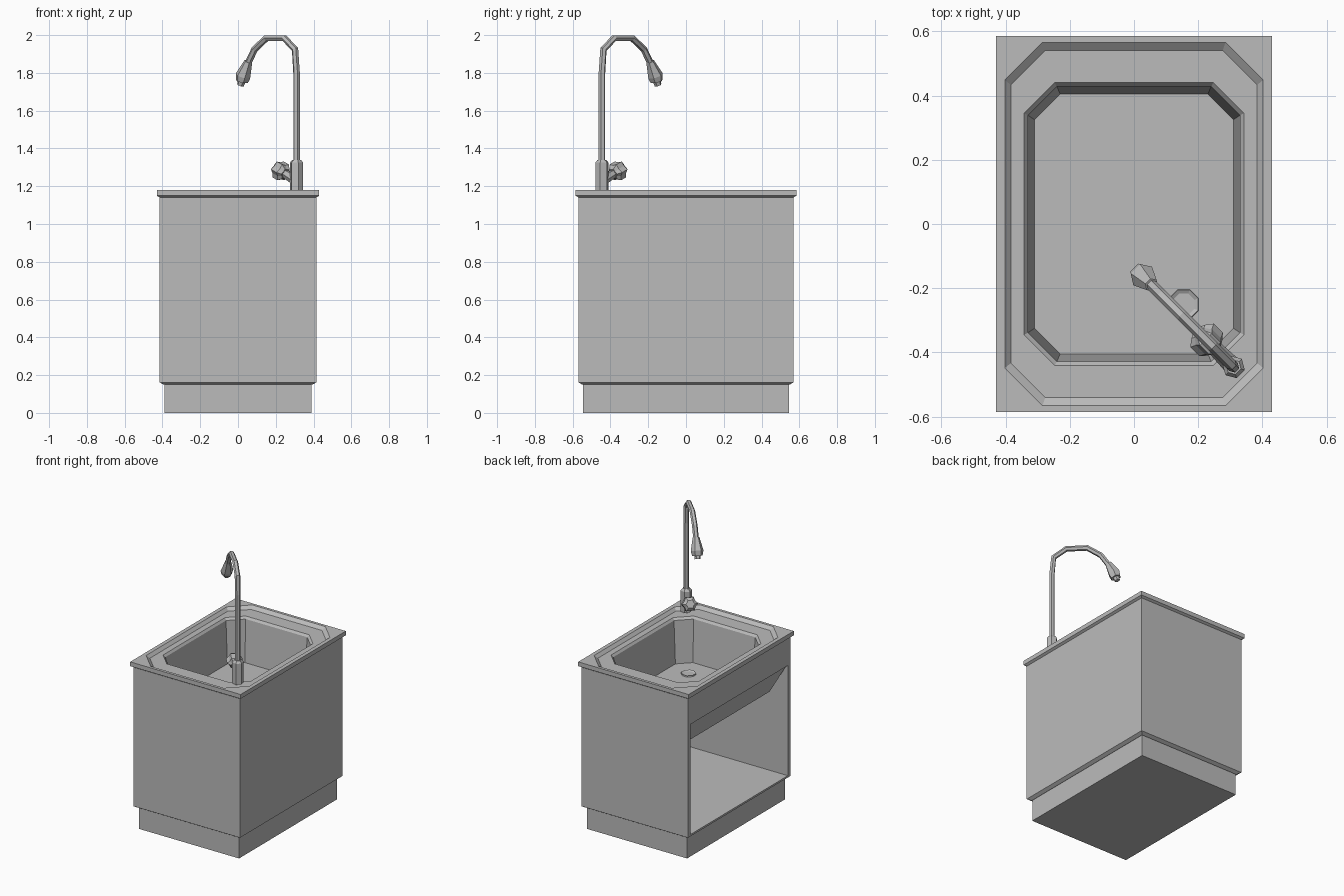
import bpy, bmesh
from math import sin, cos, pi
from mathutils import Vector

old = bpy.data.objects.get("Cube")
if old:
    bpy.data.objects.remove(old, do_unlink=True)

steel = bpy.data.materials.new("grey_steel")
steel.use_nodes = True
GREY = (0.5, 0.5, 0.5, 1)
steel.diffuse_color = GREY
steel.node_tree.nodes["Principled BSDF"].inputs["Base Color"].default_value = GREY


def loft(name, rings, cap_start=True, cap_end=True):
    """Skin a list of counter-clockwise loops, first to last."""
    bm = bmesh.new()
    loops = [[bm.verts.new(p) for p in ring] for ring in rings]
    n = len(loops[0])
    for a, b in zip(loops, loops[1:]):
        for i in range(n):
            j = (i + 1) % n
            bm.faces.new((a[i], a[j], b[j], b[i]))
    if cap_start:
        bm.faces.new(loops[0][::-1])
    if cap_end:
        bm.faces.new(loops[-1])
    bmesh.ops.remove_doubles(bm, verts=bm.verts, dist=0.0002)
    mesh = bpy.data.meshes.new(name)
    bm.to_mesh(mesh)
    bm.free()
    mesh.materials.append(steel)
    obj = bpy.data.objects.new(name, mesh)
    bpy.context.collection.objects.link(obj)
    return obj


def octagon(x, y, c, z):
    """Rectangle with corners cut by c; c = 0 gives a plain rectangle."""
    return [(x, c - y, z), (x, y - c, z), (x - c, y, z), (c - x, y, z),
            (-x, y - c, z), (-x, c - y, z), (c - x, -y, z), (x - c, -y, z)]


def box(name, x0, x1, y0, y1, z0, z1):
    def ring(z):
        return [(x0, y0, z), (x1, y0, z), (x1, y1, z), (x0, y1, z)]
    return loft(name, [ring(z0), ring(z1)])


# The tap lies in a vertical plane running diagonally over the bowl
TAP = Vector((0.31, -0.445, 0))
SIDE = Vector((1, 1, 0)).normalized()


def tap_part(name, path, radii, sides=6, notch=1.0):
    """Sweep a polygon along (reach, height) points; notch shrinks odd corners."""
    pts = [TAP + Vector((-t, t, z)) for t, z in path]
    rings = []
    for i, p in enumerate(pts):
        tangent = (pts[min(i + 1, len(pts) - 1)] - pts[max(i - 1, 0)]).normalized()
        up = tangent.cross(SIDE)
        ring = []
        for k in range(sides):
            a = 2 * pi * k / sides
            r = radii[i] * (notch if k % 2 else 1)
            ring.append(p + (SIDE * cos(a) + up * sin(a)) * r)
        rings.append(ring)
    return loft(name, rings)


# Cabinet: plinth, bevelled base, three walls and a rail over the open side
loft("plinth", [octagon(0.39, 0.545, 0, z) for z in (0, 0.152)])
loft("cabinet_base", [octagon(0.395, 0.55, 0, 0.15),
                      octagon(0.415, 0.57, 0, 0.162),
                      octagon(0.415, 0.57, 0, 0.175)])
box("front_wall", -0.415, 0.415, -0.57, -0.54, 0.175, 1.14)
box("back_wall", -0.415, 0.415, 0.54, 0.57, 0.175, 1.14)
box("side_wall", 0.385, 0.415, -0.54, 0.54, 0.175, 1.14)
box("top_rail", -0.415, -0.395, -0.54, 0.54, 0.95, 1.14)

# Worktop, stepped rim and bowl in one skin
loft("worktop_and_bowl", [
    octagon(0.41, 0.565, 0, 1.138),
    octagon(0.43, 0.585, 0, 1.15),
    octagon(0.43, 0.585, 0, 1.18),
    octagon(0.402, 0.565, 0.117, 1.18),
    octagon(0.383, 0.54, 0.107, 1.16),
    octagon(0.342, 0.44, 0.095, 1.16),
    octagon(0.33, 0.428, 0.09, 1.145),
    octagon(0.31, 0.405, 0.08, 0.85),
], cap_start=False)

# Underside of the bowl, seen through the open side
loft("bowl_underside", [octagon(0.33, 0.46, 0, 0.775),
                        octagon(0.405, 0.545, 0, 0.952)], cap_end=False)


# Drain: a low dished ring on the bowl floor
def drain_ring(r, z):
    return [(0.155 + r * cos(pi * (k + 0.5) / 4), -0.25 + r * sin(pi * (k + 0.5) / 4), z)
            for k in range(8)]


loft("drain", [drain_ring(0.05, 0.85), drain_ring(0.048, 0.858), drain_ring(0.036, 0.852)],
     cap_start=False)

# Tap
tap_part("tap_base", [(0, 1.178), (0, 1.325), (0, 1.34)], [0.036, 0.036, 0.024])
tap_part("tap_pipe", [(0, 1.33), (0, 1.8), (0.008, 1.925), (0.065, 1.984),
                      (0.16, 1.984), (0.222, 1.925), (0.262, 1.84)], [0.018] * 7)
tap_part("tap_head", [(0.255, 1.86), (0.283, 1.785), (0.29, 1.755)],
         [0.022, 0.041, 0.034])
tap_part("tap_nozzle", [(0.288, 1.762), (0.297, 1.735)], [0.021, 0.019])
tap_part("knob_stem", [(0.01, 1.235), (0.075, 1.275)], [0.028, 0.022])
tap_part("knob", [(0.058, 1.265), (0.07, 1.273), (0.098, 1.289), (0.11, 1.296)],
         [0.032, 0.052, 0.052, 0.03], sides=12, notch=0.78)
